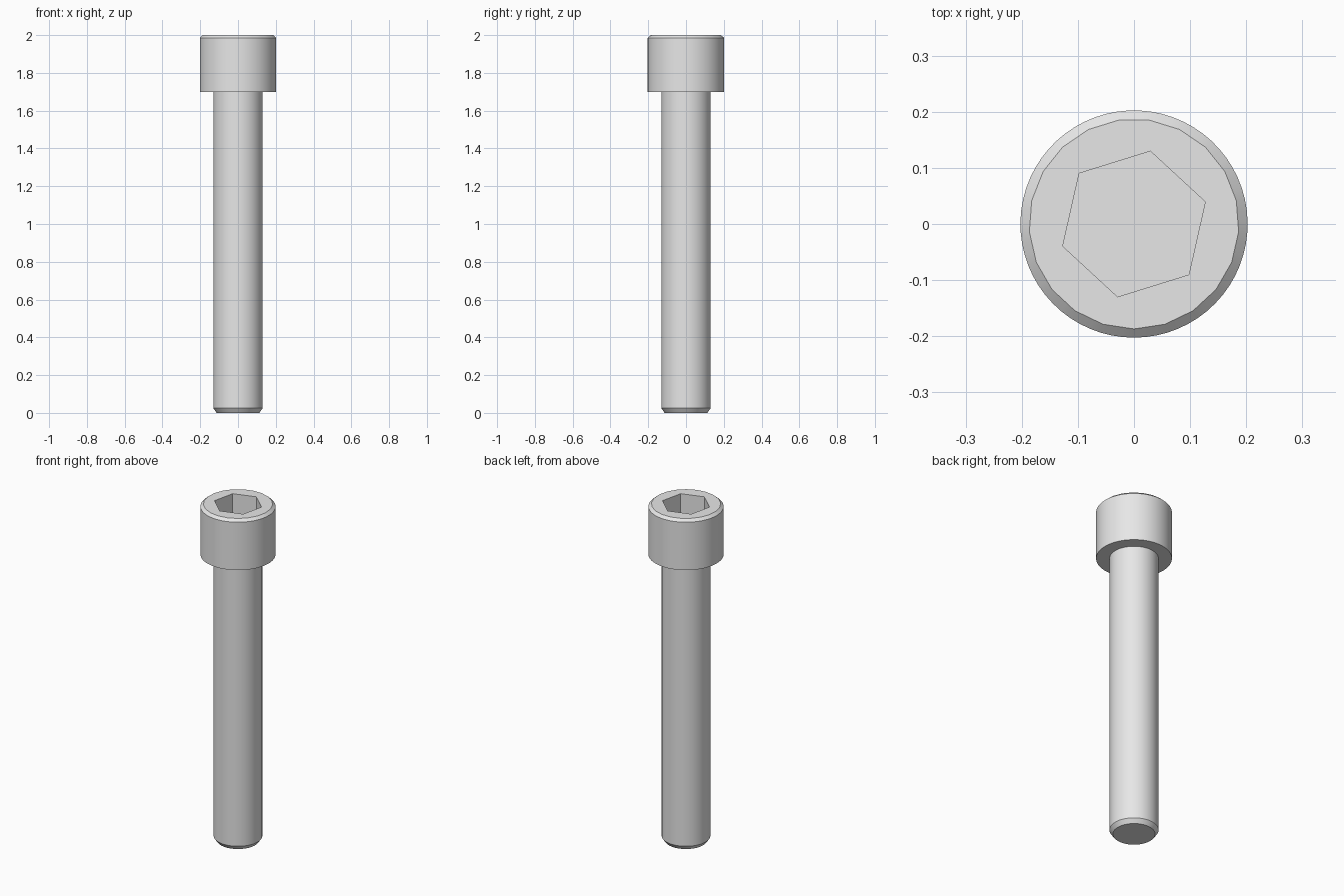
import bpy, bmesh, math

cube = bpy.data.objects.get("Cube")
if cube:
    bpy.data.objects.remove(cube, do_unlink=True)

SIDES = 63          # round outline
FACETS = 21         # flats on the top rim
SHAFT_R, HEAD_R = 0.131, 0.2025
HEAD_Z, TOP_Z = 1.7, 2.0

steel = bpy.data.materials.new("grey steel")
steel.use_nodes = True
grey = (0.8, 0.8, 0.8, 1)
steel.diffuse_color = grey
steel.node_tree.nodes["Principled BSDF"].inputs["Base Color"].default_value = grey


def ring(bm, n, r, z, start=-math.pi / 2, facets=0):
    """Closed ring of edges; with facets the points lie on a polygon's flats."""
    verts = []
    for i in range(n):
        a = 2 * math.pi * i / n
        rad = r
        if facets:
            half = math.pi / facets
            rad = r * math.cos(half) / math.cos(a % (2 * half) - half)
        verts.append(bm.verts.new((rad * math.cos(a + start), rad * math.sin(a + start), z)))
    return [bm.edges.new((verts[i], verts[(i + 1) % n])) for i in range(n)]


def skin(bm, rings):
    for a, b in zip(rings, rings[1:]):
        bmesh.ops.bridge_loops(bm, edges=a + b)


def cap(bm, edges):
    bmesh.ops.contextual_create(bm, geom=edges)


def finish(bm, name):
    bmesh.ops.recalc_face_normals(bm, faces=bm.faces)
    mesh = bpy.data.meshes.new(name)
    bm.to_mesh(mesh)
    bm.free()
    mesh.materials.append(steel)
    obj = bpy.data.objects.new(name, mesh)
    bpy.context.collection.objects.link(obj)
    bpy.ops.object.select_all(action="DESELECT")
    obj.select_set(True)
    bpy.context.view_layer.objects.active = obj
    bpy.ops.object.shade_smooth_by_angle(angle=math.radians(25))


# Shaft with a chamfered tip
bm = bmesh.new()
rings = [ring(bm, SIDES, r, z) for r, z in
         ((0.113, 0), (SHAFT_R, 0.025), (SHAFT_R, HEAD_Z))]
skin(bm, rings)
cap(bm, rings[0])
cap(bm, rings[-1])
finish(bm, "shaft")

# Cylindrical head, chamfered rim and hexagonal socket
bm = bmesh.new()
turn = math.radians(17.3)
rings = [
    ring(bm, SIDES, SHAFT_R, HEAD_Z),
    ring(bm, SIDES, HEAD_R, HEAD_Z),
    ring(bm, SIDES, HEAD_R, 1.985),
    ring(bm, SIDES, 0.187, TOP_Z, facets=FACETS),
    ring(bm, 6, 0.133, TOP_Z, turn),
    ring(bm, 6, 0.133, 1.84, turn),
]
skin(bm, rings)
cap(bm, rings[0])
cap(bm, rings[-1])
finish(bm, "socket_head")
